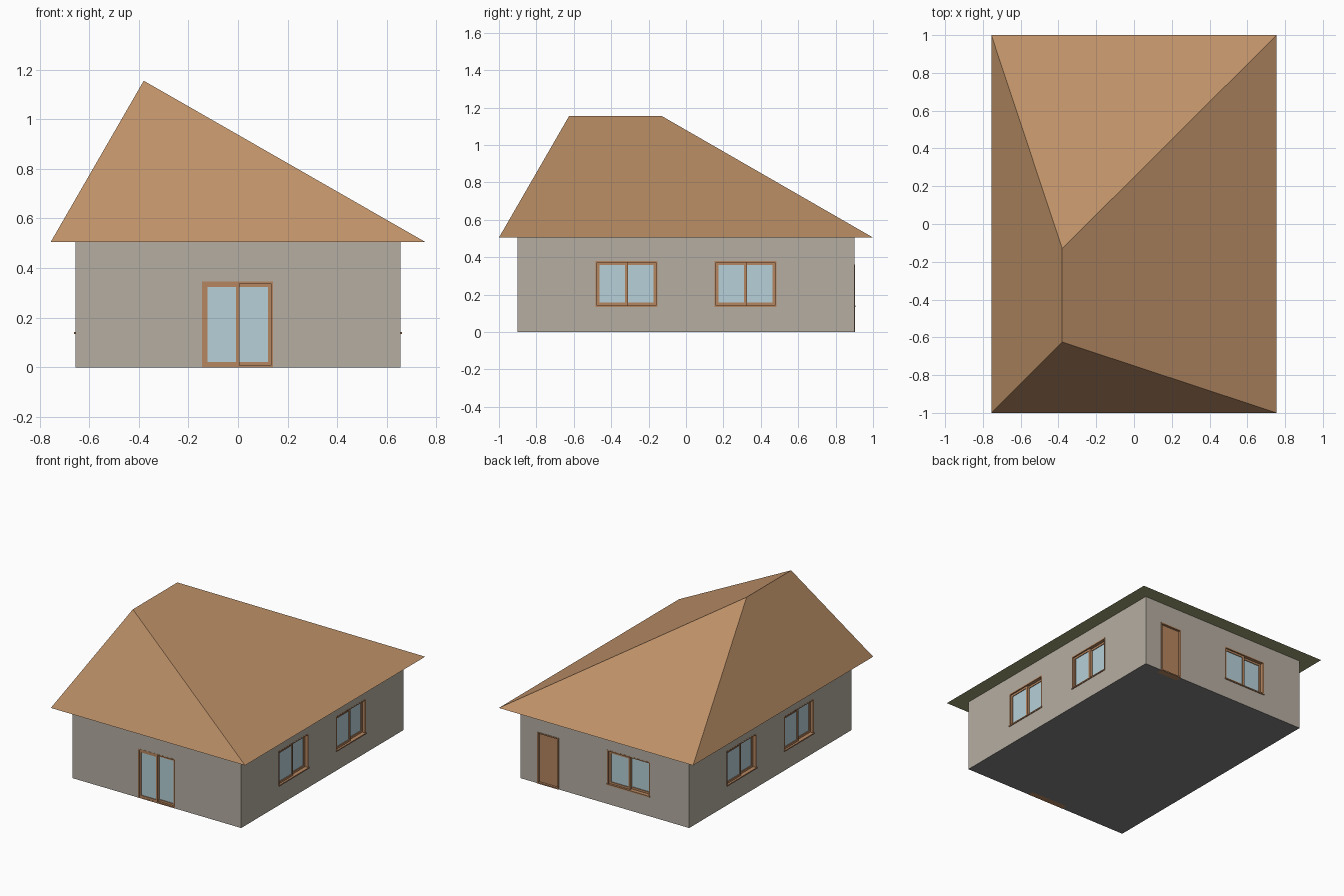
import bpy, bmesh, math
from mathutils import Matrix, Vector

if "Cube" in bpy.data.objects:
    bpy.data.objects.remove(bpy.data.objects["Cube"])

def mat(name, r, g, b):
    m = bpy.data.materials.new(name)
    m.diffuse_color = [(((c / 255) + 0.055) / 1.055) ** 2.4 for c in (r, g, b)] + [1]
    m.use_nodes = True
    m.node_tree.nodes["Principled BSDF"].inputs["Base Color"].default_value = m.diffuse_color
    return m

ROOF = mat("roof brown", 190, 145, 104)
WALL = mat("wall grey", 182, 174, 162)
WOOD = mat("frame wood", 182, 134, 96)
GLASS = mat("window glass", 182, 208, 216)
FLOOR = mat("floor grey", 129, 129, 129)
SOFFIT = mat("soffit olive", 160, 160, 117)

def add_box(bm, lo, hi, M=Matrix()):
    lo, hi = Vector(lo), Vector(hi)
    bmesh.ops.create_cube(bm, size=1, matrix=M @ Matrix.Translation((lo + hi) / 2)
                          @ Matrix.Diagonal((*(hi - lo), 1)))

def finish(bm, name, *mats):
    bmesh.ops.recalc_face_normals(bm, faces=bm.faces)
    me = bpy.data.meshes.new(name)
    # underside faces take the second material when there is one
    if len(mats) > 1:
        for f in bm.faces:
            f.material_index = int(f.normal.z < -0.9)
    bm.to_mesh(me)
    bm.free()
    ob = bpy.data.objects.new(name, me)
    for m in mats:
        me.materials.append(m)
    bpy.context.collection.objects.link(ob)
    return ob

HX, HY, EAVE = 0.655, 0.90, 0.505

# walls
bm = bmesh.new()
add_box(bm, (-HX, -HY, 0), (HX, HY, EAVE))
walls = finish(bm, "walls", WALL, FLOOR)

# roof with off-centre ridge and flat soffit
bm = bmesh.new()
for p in [(-.755, -1, EAVE), (.755, -1, EAVE), (.755, 1, EAVE), (-.755, 1, EAVE),
          (-.38, -.625, 1.155), (-.38, -.13, 1.155)]:
    bm.verts.new(p)
bmesh.ops.convex_hull(bm, input=bm.verts)
bmesh.ops.dissolve_limit(bm, angle_limit=0.005, verts=bm.verts, edges=bm.edges)
finish(bm, "roof", ROOF, SOFFIT)

def ring(bm, u0, u1, z0, z1, t, d0, d1, M):
    """Rectangular frame; d is the distance outward from the wall face."""
    for a, b, c, d in ((u0, u0 + t, z0, z1), (u1 - t, u1, z0, z1),
                       (u0 + t, u1 - t, z0, z0 + t), (u0 + t, u1 - t, z1 - t, z1)):
        add_box(bm, (a, -d1, c), (b, -d0, d), M)

cut = bmesh.new()

def opening(name, angle, u0, u1, z0, z1, kind):
    dist = HY if angle in (0, 180) else HX
    M = Matrix.Rotation(math.radians(angle), 4, 'Z') @ Matrix.Translation((0, -dist, 0))
    low = z0 if z0 > 0.01 else -0.05
    add_box(cut, (u0, -0.05, low), (u1, 0.04, z1), M)
    wood, glass = bmesh.new(), bmesh.new()
    t = 0.008
    ring(wood, u0, u1, z0, z1, t, -0.04, 0.004 if kind == "door" else 0.001, M)
    a, b, c, d = u0 + t, u1 - t, z0 + t, z1 - t
    if kind == "door":
        add_box(wood, (a, 0.012, c), (b, 0.035, d), M)
    else:
        mid = (a + b) / 2
        front = 0.0 if kind == "sliding" else -0.008
        # two overlapping sashes at different depths
        for s0, s1, d1 in ((a, mid + .007, front), (mid - .007, b, front - .014)):
            ring(wood, s0, s1, c, d, 0.014, d1 - .014, d1, M)
            add_box(glass, (s0 + .012, -d1 + .005, c + .012),
                    (s1 - .012, -d1 + .009, d - .012), M)
        # sill strip
        if kind == "window":
            add_box(wood, (u0, -0.006, z0), (u1, 0.03, z0 + t), M)
        finish(glass, name + "_glass", GLASS)
    finish(wood, name + "_wood", WOOD)

opening("patio_door", 0, -0.145, 0.142, 0, 0.345, "sliding")
for side, angle in (("right", 90), ("left", 270)):
    for i, u in enumerate((-0.318, 0.318)):
        opening(f"{side}_window_{i}", angle, u - .166, u + .166, 0.135, 0.38, "window")
opening("back_window", 180, 0.018, 0.35, 0.135, 0.38, "window")
opening("back_door", 180, -0.525, -0.358, 0, 0.36, "door")

# recess the openings into the walls
cutter = finish(cut, "opening_cutter")
cutter.hide_render = True
cutter.display_type = 'WIRE'
mod = walls.modifiers.new("openings", 'BOOLEAN')
mod.operation = 'DIFFERENCE'
mod.solver = 'EXACT'
mod.object = cutter
